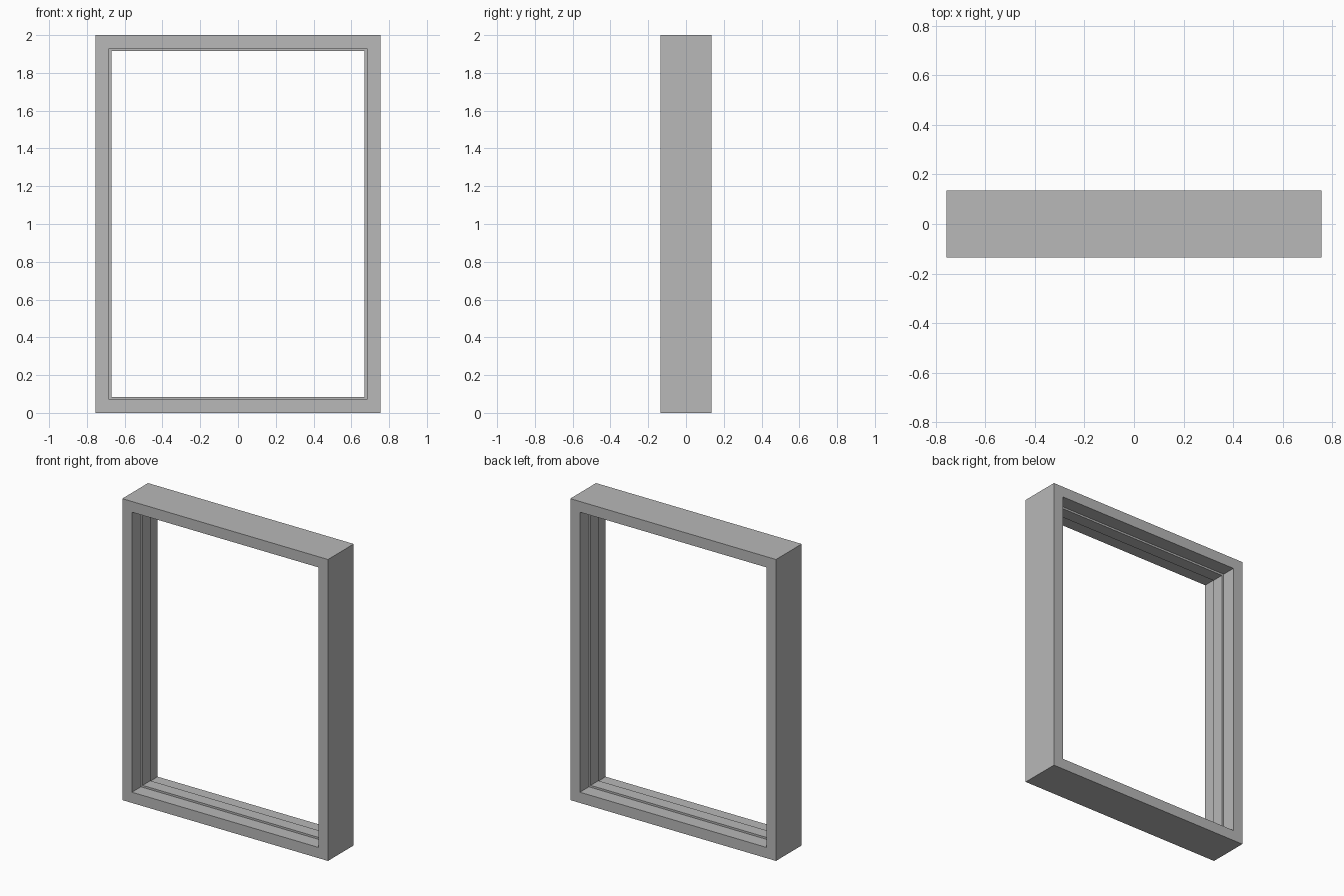
import bpy
import bmesh

if "Cube" in bpy.data.objects:
    bpy.data.objects.remove(bpy.data.objects["Cube"], do_unlink=True)

HALF_W, HEIGHT, HALF_D = 0.755, 2.0, 0.135
FRAME = 0.071     # width of the frame members
STOP = 0.084      # reach of the raised stop, from the outer edge
STOP_D = 0.041    # half depth of the stop

grey = bpy.data.materials.new("plain grey")
grey.use_nodes = True
colour = (0.48, 0.48, 0.48, 1)
grey.diffuse_color = colour
grey.node_tree.nodes["Principled BSDF"].inputs["Base Color"].default_value = colour


def sweep_rectangle(name, profile):
    """Sweep a closed (inset, depth) profile around the rectangle with mitred corners."""
    bm = bmesh.new()
    rings = []
    for sx, top in ((-1, False), (1, False), (1, True), (-1, True)):
        rings.append([
            bm.verts.new((sx * (HALF_W - inset), y, HEIGHT - inset if top else inset))
            for inset, y in profile])
    n = len(profile)
    for c in range(4):
        a, b = rings[c], rings[(c + 1) % 4]
        for i in range(n):
            j = (i + 1) % n
            bm.faces.new((a[i], a[j], b[j], b[i]))
    bmesh.ops.recalc_face_normals(bm, faces=bm.faces)
    mesh = bpy.data.meshes.new(name)
    bm.to_mesh(mesh)
    bm.free()
    mesh.materials.append(grey)
    obj = bpy.data.objects.new(name, mesh)
    bpy.context.collection.objects.link(obj)
    return obj


# Window frame with a raised stop around the middle of the opening
front_half = [(0, -HALF_D), (FRAME, -HALF_D), (FRAME, -STOP_D), (STOP, -STOP_D)]
back_half = [(inset, -y) for inset, y in reversed(front_half)]
sweep_rectangle("window_frame", front_half + back_half)
